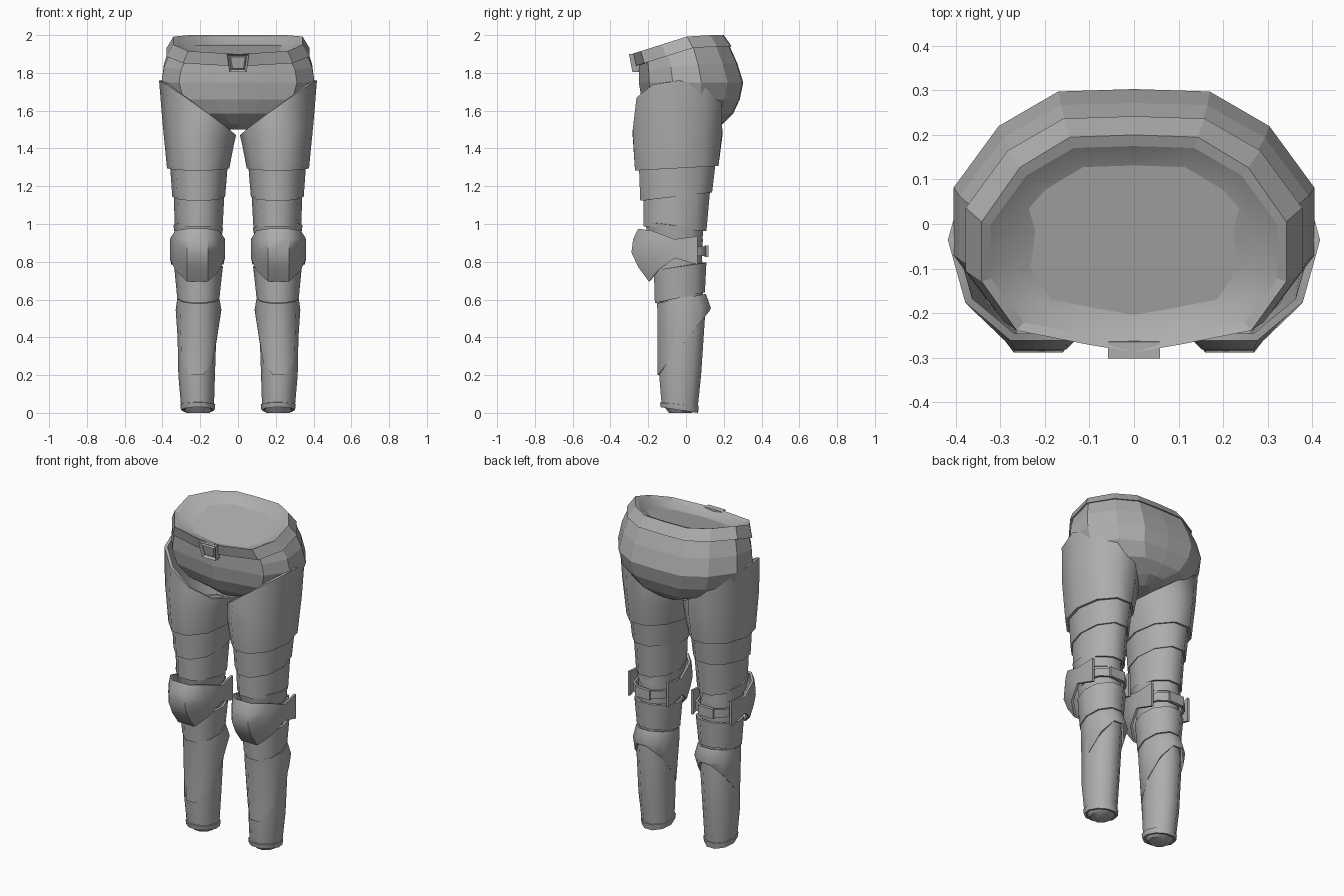
import bpy, bmesh
from math import sin, cos, pi, radians
from mathutils import Vector

if "Cube" in bpy.data.objects:
    bpy.data.objects.remove(bpy.data.objects["Cube"], do_unlink=True)

grey = bpy.data.materials.new("plain_grey")
grey.use_nodes = True
colour = (0.42, 0.42, 0.42, 1)
grey.diffuse_color = colour
grey.node_tree.nodes["Principled BSDF"].inputs["Base Color"].default_value = colour


def finish(name, bm, smooth=True, thick=0, mirror=False):
    """Turn a bmesh into an object, applying thickness, mirroring and shading."""
    bmesh.ops.recalc_face_normals(bm, faces=bm.faces)
    me = bpy.data.meshes.new(name)
    bm.to_mesh(me)
    bm.free()
    me.materials.append(grey)
    ob = bpy.data.objects.new(name, me)
    bpy.context.collection.objects.link(ob)
    bpy.ops.object.select_all(action='DESELECT')
    ob.select_set(True)
    bpy.context.view_layer.objects.active = ob
    if thick:
        mod = ob.modifiers.new("thickness", 'SOLIDIFY')
        mod.thickness, mod.offset = thick, -1
        bpy.ops.object.modifier_apply(modifier=mod.name)
    if mirror:
        mod = ob.modifiers.new("mirror", 'MIRROR')
        mod.use_mirror_merge = False
        bpy.ops.object.modifier_apply(modifier=mod.name)
    if smooth:
        bpy.ops.object.shade_smooth_by_angle(angle=radians(50))
    return ob


def loft(rows, closed=True, caps=()):
    """Skin a list of point rows; caps lists the rows to fill."""
    bm = bmesh.new()
    grid = [[bm.verts.new(p) for p in row] for row in rows]
    n = len(grid[0])
    for a, b in zip(grid, grid[1:]):
        for i in range(n if closed else n - 1):
            j = (i + 1) % n
            bm.faces.new((a[i], a[j], b[j], b[i]))
    for c in caps:
        bm.faces.new(grid[c])
    return bm


# ---- Hips: rings share one plan outline, dropping towards the front
HALF = [(0, 1), (.42, .98), (.75, .7), (1, .2), (1, -.35), (.77, -.8), (.3, -.93), (0, -1)]
PLAN = HALF + [(-u, v) for u, v in HALF[-2:0:-1]]


def hip_ring(w, y0, y1, z, drop=0):
    mid, half = (y0 + y1) / 2, (y1 - y0) / 2
    return [(u * w, mid + v * half, z - drop * max(0, (.3 - v) / 1.3)) for u, v in PLAN]


finish("hips", loft([hip_ring(*r) for r in (
    (.360, -.25, .225, 1.955, .10), (.392, -.25, .272, 1.85, .04),
    (.405, -.25, .303, 1.75), (.375, -.235, .285, 1.66),
    (.290, -.20, .250, 1.585), (.120, -.14, .195, 1.53),
    (.050, -.08, .120, 1.50))], caps=(0, -1)), smooth=False)

finish("waist_belt", loft([hip_ring(*r) for r in (
    (.355, -.25, .220, 1.945, .105), (.378, -.272, .242, 1.94, .105),
    (.342, -.288, .200, 2.0, .10), (.322, -.265, .175, 1.99, .10))]), smooth=False)

finish("waist_lining", loft([hip_ring(*r) for r in (
    (.322, -.265, .175, 1.99, .10), (.27, -.22, .13, 1.95, .08),
    (.17, -.15, .06, 1.92, .05), (.07, -.08, -.01, 1.90, .02))], caps=(-1,)))

# ---- Belt buckle: tapered slab with a recessed middle
bm = loft([[(-.058, y, 1.9), (.058, y, 1.9), (.046, y + .018, 1.805), (-.046, y + .018, 1.805)]
           for y in (-.302, -.265)], caps=(0, -1))
bmesh.ops.recalc_face_normals(bm, faces=bm.faces)
front = min(bm.faces, key=lambda f: f.calc_center_median().y)
bmesh.ops.inset_region(bm, faces=[front], thickness=.016)
bmesh.ops.translate(bm, verts=front.verts, vec=(0, .015, 0))
bmesh.ops.inset_region(bm, faces=[front], thickness=.01)
bmesh.ops.translate(bm, verts=front.verts, vec=(0, -.01, 0))
finish("belt_buckle", bm, smooth=False)

# ---- Legs: ten-sided sleeves; tilt_u leans an edge outward, tilt_v backward
SIDES = 10


def leg_ring(x0, x1, y0, y1, z, tilt_u=0, tilt_v=0):
    pts = []
    for i in range(SIDES):
        a = 2 * pi * i / SIDES
        u, v = cos(a), sin(a) / sin(pi * .4)
        pts.append(((x0 + x1) / 2 + u * (x1 - x0) / 2,
                    (y0 + y1) / 2 + v * (y1 - y0) / 2, z + tilt_u * u + tilt_v * v))
    return pts


def sleeve(name, *rings, thick=.014, caps=()):
    finish(name, loft([leg_ring(*r) for r in rings], caps=caps), thick=thick, mirror=True)


sleeve("thigh_plate", (.010, .418, -.262, .19, 1.615, .145, -.01),
       (.022, .400, -.282, .192, 1.48, .06, 0),
       (.046, .376, -.27, .172, 1.295, 0, .012), thick=.018)
sleeve("upper_thigh_band", (.052, .362, -.25, .16, 1.34, 0, .01),
       (.068, .348, -.242, .138, 1.145, 0, .022))
sleeve("lower_thigh_band", (.070, .342, -.226, .13, 1.19, 0, .015),
       (.082, .334, -.224, .108, .975, 0, -.013))
sleeve("inner_knee", (.095, .322, -.20, .10, 1.2), (.10, .322, -.185, .085, .85),
       (.105, .315, -.15, .09, .62), thick=0, caps=(0, -1))
sleeve("knee_cuff", (.078, .342, -.215, .085, .985, .008, -.02),
       (.092, .33, -.2, .09, .915, 0, -.01))
sleeve("knee_strap", (.088, .338, -.13, .115, .88), (.088, .338, -.13, .115, .83))
sleeve("calf_band", (.080, .338, -.17, .108, .775, 0, .02),
       (.098, .322, -.165, .10, .61, 0, .028))
sleeve("shin_sleeve", (.105, .315, -.14, .09, .62), (.112, .322, -.14, .10, .5),
       (.122, .316, -.142, .08, .2), (.127, .302, -.13, .062, .04, 0, -.012),
       (.13, .298, -.12, .055, .045), thick=0, caps=(0, -1))
sleeve("ankle_rim", (.120, .306, -.138, .068, .045, 0, -.01),
       (.124, .302, -.134, .064, .015, 0, -.015))

# Greave: full round at the top, cut away diagonally towards the back
top = leg_ring(.098, .322, -.155, .105, .605, 0, .025)
mid = leg_ring(.088, .330, -.150, .132, .545, 0, .01)
low = leg_ring(.115, .318, -.150, .125, .37, 0, .17)
finish("shin_greave", loft([top, mid, low]), thick=.014, mirror=True)

# ---- Knee pad: columns wrap round the front, rows bulge into a dome
COLUMNS = [(.138, .06, .935, .785, 0), (.146, -.06, .92, .82, 0), (.118, -.165, .965, .755, .035),
           (.055, -.225, .975, .695, .058)]
columns = COLUMNS + [(-x, y, t, b, k) for x, y, t, b, k in reversed(COLUMNS)]
rows = []
for f, bulge, tuck in ((0, .5, 0), (.2, .95, 0), (.45, 1.1, 0), (.72, .6, .1), (1, 0, .5)):
    rows.append([(.215 + x, y - k * bulge + k * tuck, t + (b - t) * f)
                 for x, y, t, b, k in columns])
pad = loft(rows, closed=False)
# Orient the open pad so its outside faces the front
bmesh.ops.recalc_face_normals(pad, faces=pad.faces)
finish("knee_pad", pad, thick=.014, mirror=True)

# ---- Strap clasp behind each knee
bm = bmesh.new()
bmesh.ops.create_cube(bm, size=1)
bmesh.ops.scale(bm, verts=bm.verts, vec=(.1, .02, .06))
bmesh.ops.translate(bm, verts=bm.verts, vec=Vector((.215, .108, .855)))
finish("strap_clasp", bm, smooth=False, mirror=True)

# ---- Sole inside the ankle opening, reaching the ground
sleeve("ankle_sole", (.128, .298, -.125, .058, .035, 0, -.01),
       (.15, .275, -.09, .03, .0), thick=0, caps=(0, -1))
